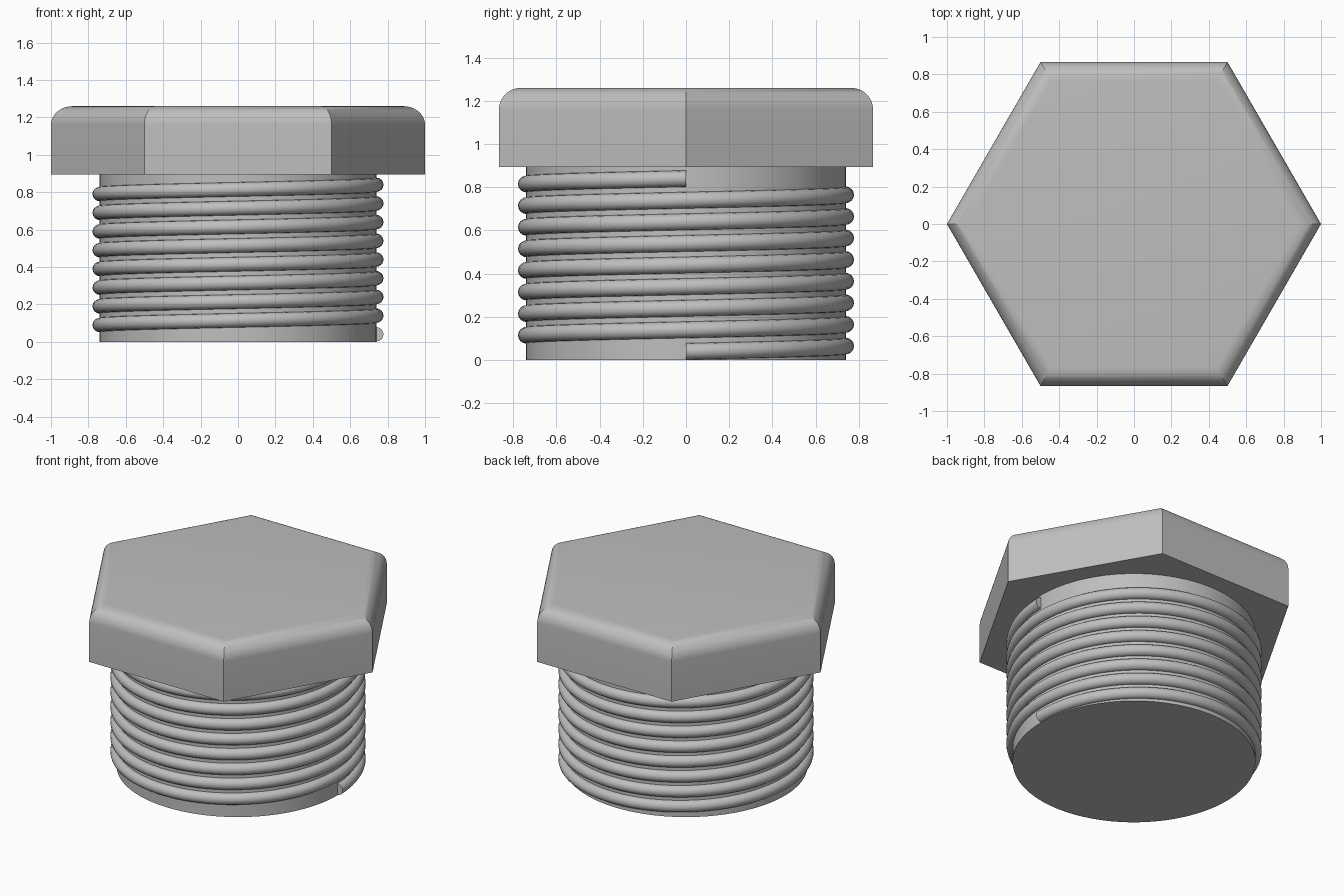
import bpy
import bmesh
from math import cos, sin, pi, radians
from mathutils import Vector

if "Cube" in bpy.data.objects:
    bpy.data.objects.remove(bpy.data.objects["Cube"], do_unlink=True)

HEAD_BOTTOM, HEAD_TOP, FILLET = 0.895, 1.26, 0.1
CORE_RADIUS = 0.74
PITCH, TURNS, THREAD_RADIUS = 0.1, 8, 0.038

metal = bpy.data.materials.new("grey metal")
metal.use_nodes = True
metal.diffuse_color = (0.52, 0.52, 0.52, 1)
metal.node_tree.nodes["Principled BSDF"].inputs["Base Color"].default_value = metal.diffuse_color


def loft(name, rings):
    """Skin a sequence of closed rings and cap both ends."""
    bm = bmesh.new()
    loops = [[bm.verts.new(p) for p in ring] for ring in rings]
    for a, b in zip(loops, loops[1:]):
        for i in range(len(a)):
            j = (i + 1) % len(a)
            bm.faces.new((a[i], a[j], b[j], b[i]))
    bm.faces.new(loops[0][::-1])
    bm.faces.new(loops[-1])
    bmesh.ops.recalc_face_normals(bm, faces=bm.faces)
    mesh = bpy.data.meshes.new(name)
    bm.to_mesh(mesh)
    bm.free()
    mesh.materials.append(metal)
    obj = bpy.data.objects.new(name, mesh)
    bpy.context.collection.objects.link(obj)
    bpy.ops.object.select_all(action='DESELECT')
    obj.select_set(True)
    bpy.context.view_layer.objects.active = obj
    bpy.ops.object.shade_smooth_by_angle(angle=radians(30))
    return obj


def polygon(radius, z, sides):
    return [(radius * cos(2 * pi * i / sides), radius * sin(2 * pi * i / sides), z)
            for i in range(sides)]


# Hexagonal head with a rounded upper rim
head = [polygon(1, HEAD_BOTTOM, 6)]
for step in range(11):
    a = pi / 2 * step / 10
    inset = FILLET * (1 - cos(a)) / cos(pi / 6)
    head.append(polygon(1 - inset, HEAD_TOP - FILLET * (1 - sin(a)), 6))
loft("hex_head", head)

# Solid shank
loft("shank", [polygon(CORE_RADIUS, z, 96) for z in (0, HEAD_BOTTOM)])

# Round thread winding up the shank, flat at both ends
thread = []
per_turn = 72
for step in range(TURNS * per_turn + 1):
    turn = step / per_turn
    a = 2 * pi * turn
    out = Vector((cos(a), sin(a), 0))
    centre = out * CORE_RADIUS + Vector((0, 0, 0.04 + PITCH * turn))
    thread.append([centre + THREAD_RADIUS * (out * cos(t) + Vector((0, 0, sin(t))))
                   for t in (2 * pi * k / 16 for k in range(16))])
loft("thread", thread)
